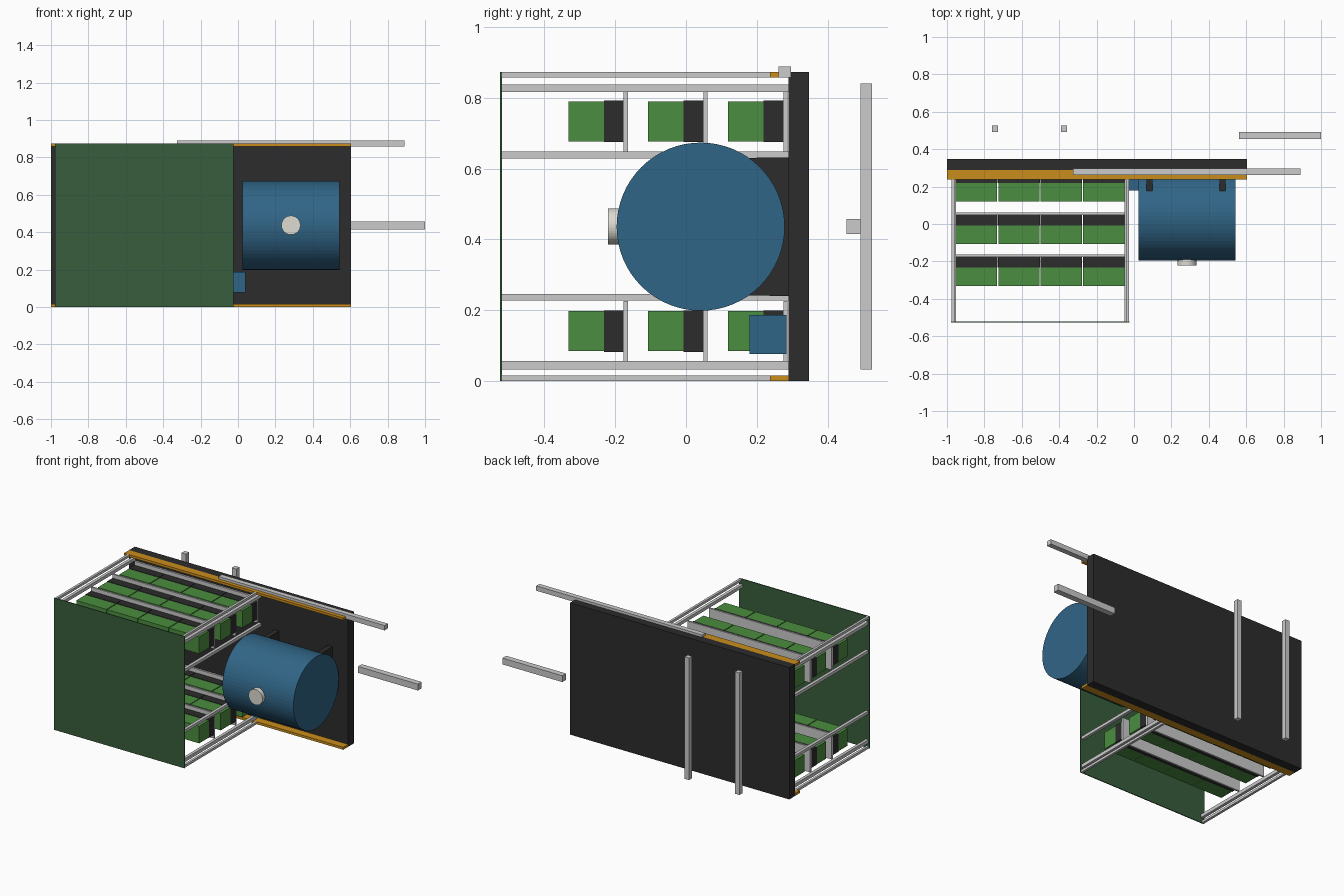
import bpy, bmesh, math
from mathutils import Matrix

if "Cube" in bpy.data.objects:
    bpy.data.objects.remove(bpy.data.objects["Cube"])


def material(name, r, g, b):
    m = bpy.data.materials.new(name)
    m.diffuse_color = (r, g, b, 1)
    m.use_nodes = True
    m.node_tree.nodes["Principled BSDF"].inputs["Base Color"].default_value = m.diffuse_color
    return m


DARK = material("charcoal", 0.025, 0.025, 0.025)
GREEN = material("cell_green", 0.07, 0.27, 0.05)
DOOR = material("door_green", 0.04, 0.11, 0.045)
BLUE = material("tank_blue", 0.03, 0.13, 0.24)
AMBER = material("amber", 0.6, 0.27, 0.012)
WHITE = material("off_white", 0.72, 0.71, 0.65)


def add(name, bm, mat=None):
    bmesh.ops.recalc_face_normals(bm, faces=bm.faces)
    me = bpy.data.meshes.new(name)
    bm.to_mesh(me)
    bm.free()
    ob = bpy.data.objects.new(name, me)
    bpy.context.collection.objects.link(ob)
    if mat:
        me.materials.append(mat)
    return ob


def box(name, x, y, z, mat=None):
    """Box from (min, max) pairs on each axis."""
    bm = bmesh.new()
    bmesh.ops.create_cube(bm, size=1)
    for v in bm.verts:
        v.co = [a + (c + 0.5) * (b - a) for c, (a, b) in zip(v.co, (x, y, z))]
    return add(name, bm, mat)


def cylinder(name, axis, radius, length, centre, mat, sides=64):
    bm = bmesh.new()
    bmesh.ops.create_cone(bm, cap_ends=True, segments=sides, radius1=radius,
                          radius2=radius, depth=length)
    bm.transform(Matrix.Translation(centre) @ Matrix.Rotation(math.pi / 2, 4, axis))
    return add(name, bm, mat)


# Back wall with amber edge strips
box("back_wall", (-1, 0.605), (0.289, 0.348), (0, 0.873), DARK)
box("edge_strip_bottom", (-1, 0.605), (0.237, 0.289), (0, 0.016), AMBER)
box("edge_strip_top", (-1, 0.605), (0.237, 0.289), (0.857, 0.873), AMBER)

# Front door panel
box("front_panel", (-0.979, -0.025), (-0.526, -0.52), (0, 0.873), DOOR)

# Rack rails running front to back on both sides
CX = -0.502
for side, s in (("left", -1), ("right", 1)):
    for i, z in enumerate(((0, 0.016), (0.857, 0.873))):
        xs = sorted((CX + s * 0.458, CX + s * 0.474))
        box(f"outer_rail_{side}_{i}", xs, (-0.52, 0.237), z)
    for i, z in enumerate(((0.033, 0.056), (0.227, 0.246), (0.628, 0.648), (0.817, 0.838))):
        xs = sorted((CX + s * 0.45, CX + s * 0.47))
        box(f"inner_rail_{side}_{i}", xs, (-0.52, 0.289), z)

# Two levels of three rows: mounting plate, dark backs and green cells
for level, z0 in (("lower", 0.0565), ("upper", 0.649)):
    for row, y in enumerate((-0.176, 0.049, 0.275)):
        box(f"mounting_plate_{level}_{row}", (CX - 0.45, CX + 0.45),
            (y, y + 0.012), (z0, z0 + 0.169))
        for col in range(4):
            c = CX + (col - 1.5) * 0.2265
            box(f"cell_back_{level}_{row}_{col}", (c - 0.1115, c + 0.1115),
                (y - 0.056, y), (z0 + 0.0255, z0 + 0.143), DARK)
            box(f"cell_{level}_{row}_{col}", (c - 0.1105, c + 0.1105),
                (y - 0.156, y - 0.056), (z0 + 0.0275, z0 + 0.1405), GREEN)

# Horizontal tank with round front port
TY, TZ, R = 0.0415, 0.436, 0.2375
cylinder("tank", 'Y', R, 0.519, (0.2835, TY, TZ), BLUE)
cylinder("tank_port", 'X', 0.051, 0.06, (0.283, -0.191, 0.437), WHITE, 48)

# Curved cradles joining tank and wall
half = math.asin(0.196 / R)
profile = [(0.289, TZ - 0.196), (0.289, TZ + 0.196)]
for i in range(17):
    a = half * (1 - i / 8)
    profile.append((TY + (R - 0.002) * math.cos(a), TZ + (R - 0.002) * math.sin(a)))
for i, x in enumerate((0.067, 0.457)):
    bm = bmesh.new()
    face = bm.faces.new([bm.verts.new((x, y, z)) for y, z in profile])
    ext = bmesh.ops.extrude_face_region(bm, geom=[face])
    for v in ext["geom"]:
        if isinstance(v, bmesh.types.BMVert):
            v.co.x += 0.032
    add(f"tank_cradle_{i}", bm, DARK)

# Small blue control box
box("control_box", (-0.027, 0.04), (0.18, 0.284), (0.076, 0.186), BLUE)

# Loose bars: two uprights behind the wall, one side bar, one top bar
for i, x in enumerate((-0.743, -0.374)):
    box(f"rear_upright_{i}", (x - 0.016, x + 0.016), (0.493, 0.526), (0.033, 0.841))
box("side_bar", (0.561, 1.0), (0.454, 0.493), (0.415, 0.457))
box("top_bar", (-0.325, 0.89), (0.262, 0.296), (0.857, 0.889))
